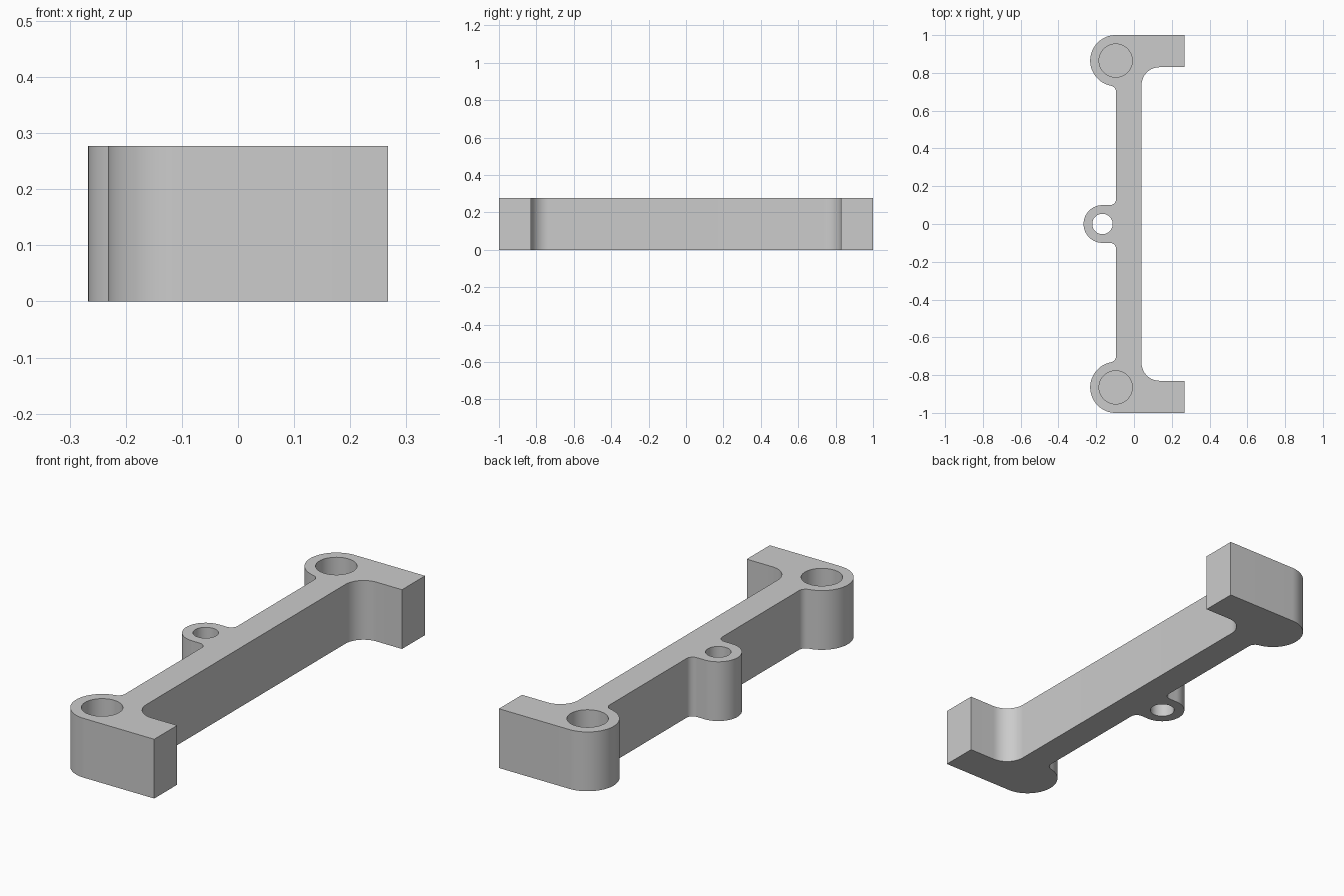
import bpy, bmesh
from math import radians, cos, sin

if "Cube" in bpy.data.objects:
    bpy.data.objects.remove(bpy.data.objects["Cube"], do_unlink=True)

HEIGHT = 0.277
BOSS = (-0.097, 0.865)      # end boss centre
LUG_X = -0.167              # middle lug centre

grey = bpy.data.materials.new("plain grey")
grey.use_nodes = True
colour = (0.6, 0.6, 0.6, 1)
grey.diffuse_color = colour
grey.node_tree.nodes["Principled BSDF"].inputs["Base Color"].default_value = colour


def arc(cx, cy, r, start, end, steps):
    """Points on an arc, angles in degrees."""
    angles = [radians(start + (end - start) * i / steps) for i in range(steps + 1)]
    return [(cx + r * cos(a), cy + r * sin(a)) for a in angles]


def cutter(x, y, r, bottom):
    """Vertical cylinder from bottom to above the top face."""
    top = HEIGHT + 0.1
    bpy.ops.mesh.primitive_cylinder_add(vertices=64, radius=r, depth=top - bottom,
                                        location=(x, y, (top + bottom) / 2))
    tool = bpy.context.object
    tool.name = "hole_cutter"
    tool.hide_render = True
    tool.data.materials.append(grey)
    return tool


# Half outline, from the right face round the arm, boss and lug
half = arc(0.135, 0.735, 0.095, 180, 90, 16)             # inner arm fillet
half += [(0.267, 0.83), (0.267, 1.0)]                    # arm end
half += arc(*BOSS, 0.135, 90, 258.8, 36)                 # end boss
half += arc(-0.13, 0.698, 0.035, 78.8, 0, 10)[1:]        # boss fillet
half += arc(-0.127, 0.132, 0.032, 0, -90, 10)            # lug fillet
half += arc(LUG_X, 0, 0.1, 90, 180, 20)                  # lug
outline = half + [(x, -y) for x, y in reversed(half[:-1])]

# Extrude the outline into the bracket
bm = bmesh.new()
face = bm.faces.new([bm.verts.new((x, y, 0)) for x, y in outline])
solid = bmesh.ops.extrude_face_region(bm, geom=[face])
bmesh.ops.translate(bm, vec=(0, 0, HEIGHT),
                    verts=[g for g in solid["geom"] if isinstance(g, bmesh.types.BMVert)])
bmesh.ops.recalc_face_normals(bm, faces=bm.faces)
mesh = bpy.data.meshes.new("bracket")
bm.to_mesh(mesh)
bm.free()
mesh.materials.append(grey)
bracket = bpy.data.objects.new("bracket", mesh)
bpy.context.collection.objects.link(bracket)

# Blind holes in the end bosses, through hole in the lug
tools = [cutter(BOSS[0], side * BOSS[1], 0.088, 0.06) for side in (-1, 1)]
tools.append(cutter(LUG_X, 0, 0.054, -0.1))

bpy.ops.object.select_all(action='DESELECT')
bracket.select_set(True)
bpy.context.view_layer.objects.active = bracket
for tool in tools:
    cut = bracket.modifiers.new("hole", 'BOOLEAN')
    cut.operation = 'DIFFERENCE'
    cut.solver = 'EXACT'
    cut.object = tool
    bpy.ops.object.modifier_apply(modifier=cut.name)
    bpy.data.objects.remove(tool, do_unlink=True)

bpy.ops.object.shade_smooth_by_angle(angle=radians(30))
